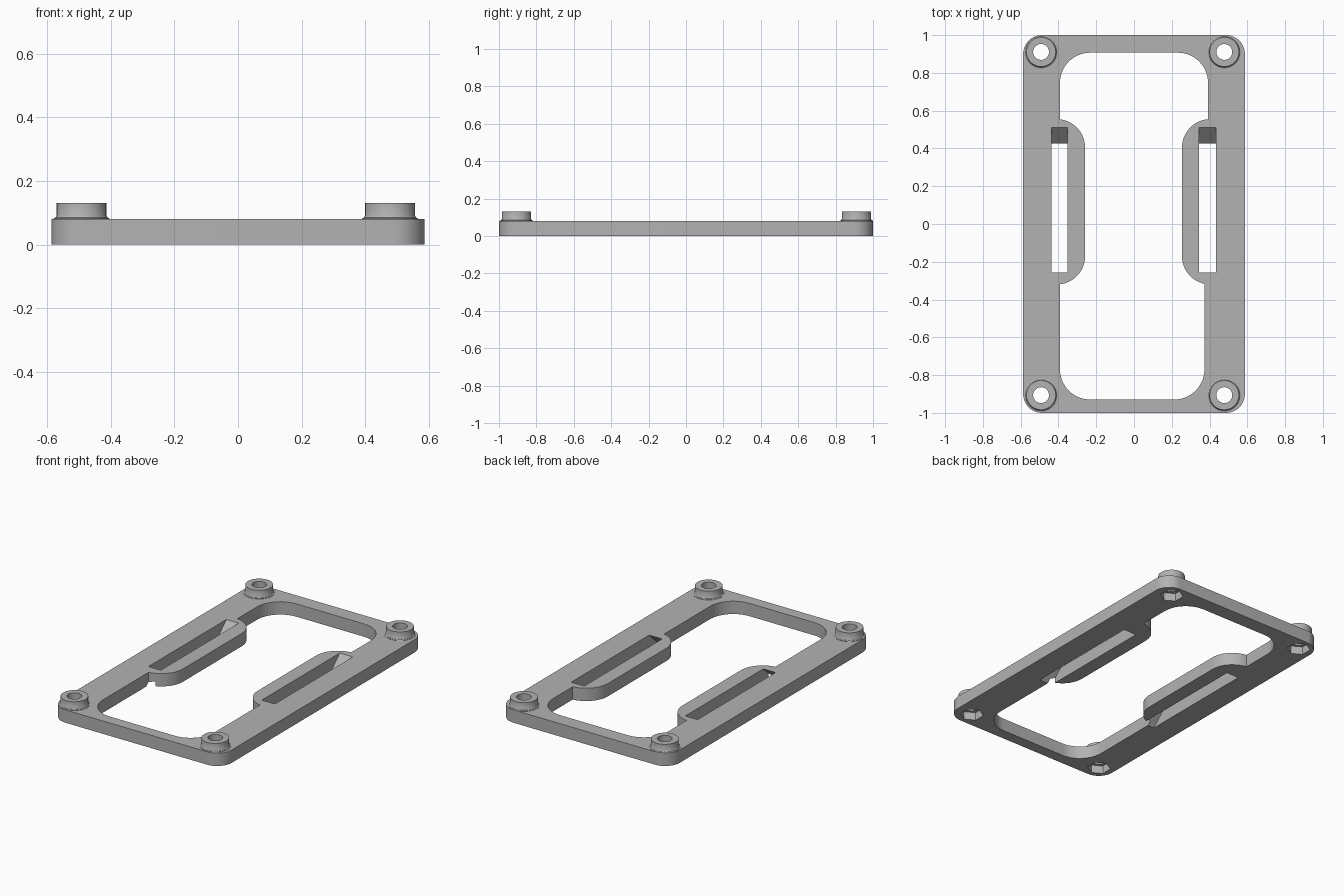
import bpy, bmesh, math

if "Cube" in bpy.data.objects:
    bpy.data.objects.remove(bpy.data.objects["Cube"])

T = 0.08          # plate thickness
BOSSES = [(x, y) for x in (-0.492, 0.478) for y in (-0.906, 0.911)]

grey = bpy.data.materials.new("plain grey")
grey.diffuse_color = (0.45, 0.45, 0.45, 1)
grey.use_nodes = True
grey.node_tree.nodes["Principled BSDF"].inputs["Base Color"].default_value = grey.diffuse_color


def arc(cx, cy, r, a0, a1, n=14):
    return [(cx + r * math.cos(math.radians(a0 + (a1 - a0) * i / n)),
             cy + r * math.sin(math.radians(a0 + (a1 - a0) * i / n))) for i in range(n + 1)]


def loft(name, rings):
    """Closed solid through stacked rings of equal point count, bottom to top."""
    bm = bmesh.new()
    loops = [[bm.verts.new(p) for p in ring] for ring in rings]
    n = len(loops[0])
    for a, b in zip(loops, loops[1:]):
        for i in range(n):
            j = (i + 1) % n
            bm.faces.new((a[i], a[j], b[j], b[i]))
    bm.faces.new(loops[0][::-1])
    bm.faces.new(loops[-1])
    bmesh.ops.recalc_face_normals(bm, faces=bm.faces)
    me = bpy.data.meshes.new(name)
    bm.to_mesh(me)
    bm.free()
    me.materials.append(grey)
    ob = bpy.data.objects.new(name, me)
    bpy.context.collection.objects.link(ob)
    return ob


def prism(name, pts, z0, z1, shear=0.0):
    return loft(name, [[(x, y + shear * (z - T), z) for x, y in pts] for z in (z0, z1)])


def lathe(name, cx, cy, profile, n=48, turn=0):
    return loft(name, [[(cx + r * math.cos(2 * math.pi * i / n + turn),
                         cy + r * math.sin(2 * math.pi * i / n + turn), z)
                        for i in range(n)] for r, z in profile])


def combine(target, tool, op):
    bpy.context.view_layer.objects.active = target
    m = target.modifiers.new(op, 'BOOLEAN')
    m.operation, m.object, m.solver = op, tool, 'EXACT'
    bpy.ops.object.modifier_apply(modifier=m.name)
    bpy.data.objects.remove(tool)


# Rounded plate
X, R = 0.587, 0.1
outline = (arc(X - R, R - 1, R, -90, 0) + arc(X - R, 1 - R, R, 0, 90)
           + arc(R - X, 1 - R, R, 90, 180) + arc(R - X, R - 1, R, 180, 270))
frame = prism("mounting_frame", outline, 0, T)

# Central opening with the two inward bulges around the slots
c = 0.16
opening = (arc(0.373 - c, -0.929 + c, c, -90, 0)
           + arc(0.404, -0.17, 0.15, 258, 180) + arc(0.404, 0.405, 0.15, 180, 94.6)
           + arc(0.392 - c, 0.907 - c, c, 0, 90) + arc(-0.392 + c, 0.907 - c, c, 90, 180)
           + arc(-0.409, 0.405, 0.15, 83.5, 0) + arc(-0.409, -0.17, 0.15, 0, -83.5)
           + arc(-0.392 + c, -0.929 + c, c, 180, 270))
combine(frame, prism("opening_cutter", opening, -0.1, 0.2), 'DIFFERENCE')

# Strap slots, slanted through the plate
for x0, x1 in ((-0.437, -0.352), (0.344, 0.434)):
    pts = [(x0, -0.257), (x1, -0.257), (x1, 0.51), (x0, 0.51)]
    combine(frame, prism("slot_cutter", pts, -0.05, 0.15, 1.05), 'DIFFERENCE')

# Corner bosses with flared feet, screw holes and hexagonal nut pockets
for x, y in BOSSES:
    foot = [(0.088, 0.04), (0.088, T + 0.002), (0.082, T + 0.005), (0.078, T + 0.012), (0.078, 0.13)]
    combine(frame, lathe("boss", x, y, foot), 'UNION')
    combine(frame, lathe("screw_hole", x, y, [(0.042, -0.1), (0.042, 0.2)], 40), 'DIFFERENCE')
    combine(frame, lathe("nut_pocket", x, y, [(0.068, -0.1), (0.068, 0.05)], 6, math.pi / 6), 'DIFFERENCE')

# Smooth curved walls, keep sharp edges
frame.select_set(True)
bpy.context.view_layer.objects.active = frame
bpy.ops.object.shade_smooth_by_angle(angle=math.radians(30))
